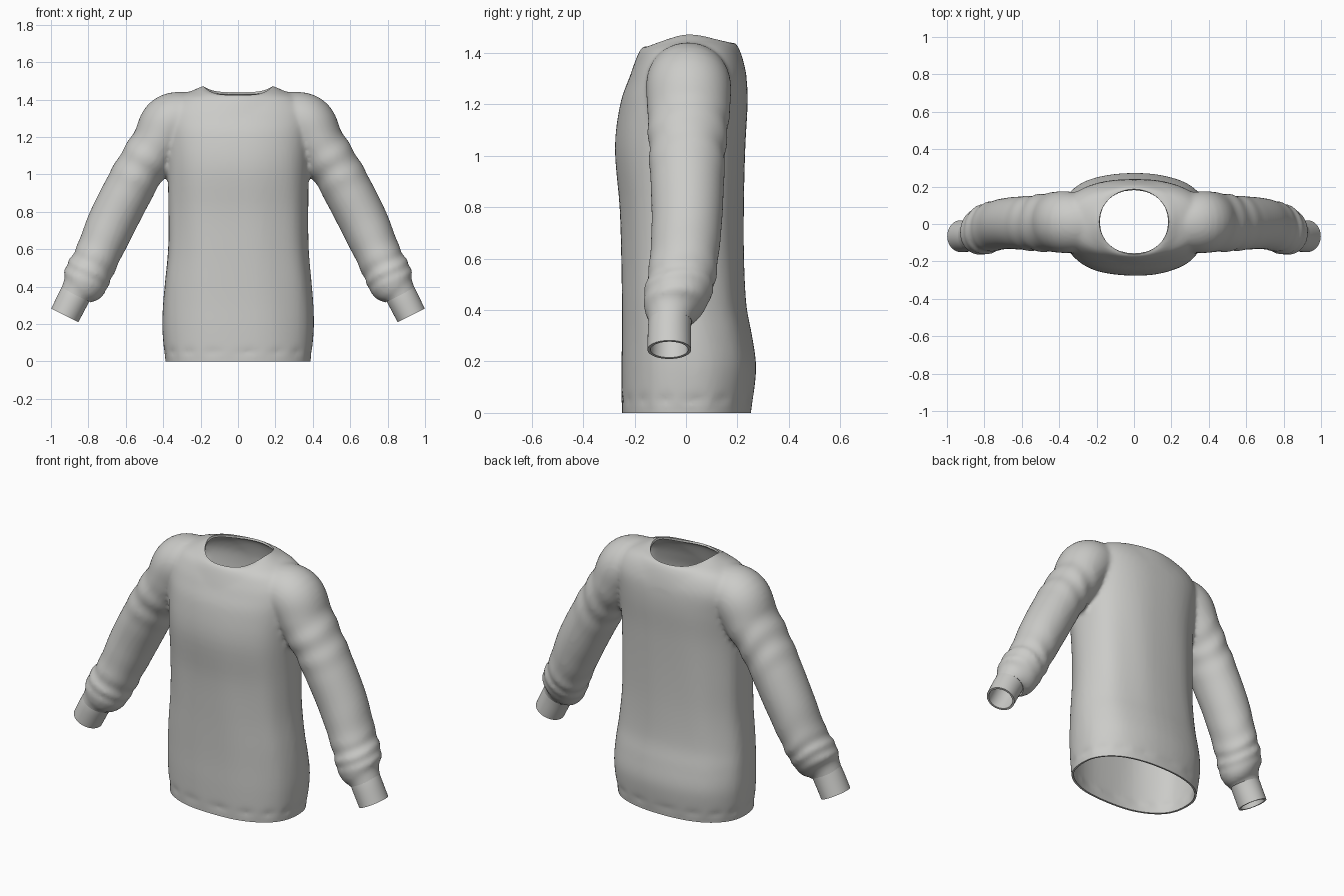
import bpy, bmesh, math
from mathutils import Vector

cube = bpy.data.objects.get("Cube")
if cube:
    bpy.data.objects.remove(cube)

grey = bpy.data.materials.new("light grey knit")
grey.use_nodes = True
colour = (0.6, 0.6, 0.58, 1)
grey.diffuse_color = colour
grey.node_tree.nodes["Principled BSDF"].inputs["Base Color"].default_value = colour
SEG = 64


def spline(stations, steps):
    """Smoothly resample stations, yielding (position along list, values)."""
    pts = [stations[0]] + stations + [stations[-1]]
    for i in range(len(stations) - 1):
        for k in range(steps + (i == len(stations) - 2)):
            t = k / steps
            yield i + t, [0.5 * (2 * b + (c - a) * t + (2 * a - 5 * b + 4 * c - d) * t * t
                                 + (3 * b - a - 3 * c + d) * t ** 3)
                          for a, b, c, d in zip(*pts[i:i + 4])]


def loft(bm, rings, capped=True):
    loops = [[bm.verts.new(p) for p in ring] for ring in rings]
    for a, b in zip(loops, loops[1:]):
        for i in range(len(a)):
            j = (i + 1) % len(a)
            bm.faces.new((a[i], a[j], b[j], b[i]))
    if capped:
        bm.faces.new(loops[0][::-1])
        bm.faces.new(loops[-1])


def torso_rings(stations):
    for _, (z, hx, front, back) in spline(stations, 5):
        ring = []
        for i in range(SEG):
            a = math.tau * i / SEG
            c, s = math.cos(a), math.sin(a)
            # soft vertical folds, and puckers just above the hem
            fold = 1 + 0.007 * math.sin(9 * a + 2 * z) * math.exp(-((z - 0.6) / 0.5) ** 2)
            fold -= 0.012 * math.exp(-((z - 0.05) / 0.015) ** 2) * (1 + math.sin(16 * a))
            x = hx * math.copysign(abs(c) ** 0.85, c) * fold
            y = (back - front) / 2 * math.copysign(abs(s) ** 0.85, s) * fold
            ring.append((x, (front + back) / 2 + y, z))
        yield ring


def tube_rings(stations, side, creased=False):
    samples = list(spline(stations, 8))
    for i, (t, (x, y, z, across, deep)) in enumerate(samples):
        before = samples[max(i - 1, 0)][1]
        after = samples[min(i + 1, len(samples) - 1)][1]
        d = Vector((after[0] - before[0], 0, after[2] - before[2])).normalized()
        ring = []
        for k in range(SEG):
            a = math.tau * k / SEG
            r = 1
            if creased:  # bunched cloth at the upper arm and above the cuff
                amount = (0.03 * math.exp(-((t - 2.9) / 0.7) ** 2)
                          + 0.04 * math.exp(-((t - 6.7) / 0.9) ** 2))
                r += amount * math.sin(7.5 * t + 1.6 * math.cos(a + 0.6) + math.sin(2 * a))
            u, v = r * across * math.cos(a), r * deep * math.sin(a)
            ring.append((side * (x - d.z * u), y + v, z + d.x * u))
        yield ring


def make_object(name, bm):
    mesh = bpy.data.meshes.new(name)
    bm.to_mesh(mesh)
    bm.free()
    obj = bpy.data.objects.new(name, mesh)
    bpy.context.collection.objects.link(obj)
    return obj


def bake(obj):
    """Apply all modifiers."""
    bpy.context.view_layer.update()
    deps = bpy.context.evaluated_depsgraph_get()
    obj.data = bpy.data.meshes.new_from_object(obj.evaluated_get(deps))
    obj.modifiers.clear()


def finish(obj):
    """Give the cloth its thickness, colour and smooth shading."""
    solid = obj.modifiers.new("thickness", 'SOLIDIFY')
    solid.thickness = 0.012
    solid.offset = -1
    bake(obj)
    obj.data.materials.clear()
    obj.data.materials.append(grey)
    bpy.ops.object.select_all(action='DESELECT')
    obj.select_set(True)
    bpy.context.view_layer.objects.active = obj
    bpy.ops.object.shade_smooth_by_angle(angle=math.radians(45))


# Torso: height, half width, front, back
torso = [(-0.06, 0.385, -0.25, 0.25), (0, 0.387, -0.25, 0.252), (0.05, 0.395, -0.252, 0.26),
         (0.18, 0.405, -0.252, 0.272), (0.3, 0.402, -0.25, 0.256), (0.42, 0.392, -0.25, 0.234),
         (0.6, 0.376, -0.252, 0.225), (0.8, 0.374, -0.258, 0.225), (1.03, 0.378, -0.276, 0.231),
         (1.2, 0.39, -0.256, 0.24), (1.3, 0.4, -0.222, 0.236), (1.36, 0.385, -0.196, 0.222),
         (1.41, 0.34, -0.168, 0.2), (1.44, 0.27, -0.13, 0.175), (1.46, 0.2, -0.09, 0.12)]

# Sleeve: centre x, y, z, half width, half depth
sleeve = [(0.24, 0.005, 1.3, 0.14, 0.15), (0.36, 0.01, 1.275, 0.155, 0.165),
          (0.43, 0.01, 1.165, 0.14, 0.16), (0.52, 0.005, 1.035, 0.132, 0.15),
          (0.6, 0.005, 0.89, 0.132, 0.143), (0.678, 0.003, 0.735, 0.13, 0.137),
          (0.755, -0.012, 0.56, 0.12, 0.133), (0.8, -0.03, 0.47, 0.124, 0.132),
          (0.83, -0.045, 0.41, 0.12, 0.118), (0.862, -0.06, 0.368, 0.088, 0.088),
          (0.885, -0.064, 0.322, 0.082, 0.083)]

bm = bmesh.new()
loft(bm, torso_rings(torso))
for side in (1, -1):
    loft(bm, tube_rings(sleeve, side, True))
body = make_object("sweater_body_and_sleeves", bm)

# Merge into one skin and soften the armpits
remesh = body.modifiers.new("merge", 'REMESH')
remesh.mode = 'VOXEL'
remesh.voxel_size = 0.013
soften = body.modifiers.new("soften", 'SMOOTH')
soften.factor = 0.5
soften.iterations = 5
bake(body)

bm = bmesh.new()
bm.from_mesh(body.data)


def cut(point, normal, keep):
    faces = [f for f in bm.faces if all(keep(v.co) for v in f.verts)]
    geom = list({e for f in faces for e in list(f.verts) + list(f.edges)}) + faces
    bmesh.ops.bisect_plane(bm, geom=geom, plane_co=point, plane_no=normal, clear_outer=True)


# Open the hem and the sleeve ends
cut((0, 0, 0), (0, 0, -1), lambda p: p.z < 0.2)
for side in (1, -1):
    cut((side * 0.868, -0.06, 0.355), (side * 0.44, 0, -0.9), lambda p: p.x * side > 0.65)

# Open the neck and shape its rim, high at the sides and low at the front
NX, NY, NC = 0.186, 0.174, 0.012


def neck(p):
    u, v = p.x / NX, (p.y - NC) / NY
    return math.hypot(u, v), math.atan2(v, u)


hole = [f for f in bm.faces if f.calc_center_median().z > 1.3
        and neck(f.calc_center_median())[0] < 1]
bmesh.ops.delete(bm, geom=hole, context='FACES')
for v in bm.verts:
    if v.co.z < 1.3:
        continue
    d, a = neck(v.co)
    if v.is_boundary:
        v.co.x, v.co.y, d = NX * math.cos(a), NC + NY * math.sin(a), 1
    if d < 1.35:
        low = 1.425 if a < 0 else 1.44
        rim = low + (1.472 - low) * math.cos(a) ** 4
        v.co.z += (rim - v.co.z) * min(1, (1.35 - d) / 0.35) ** 2
bm.to_mesh(body.data)
bm.free()
finish(body)

# Cuffs
cuff = [(0.858, -0.06, 0.378, 0.083, 0.083), (0.885, -0.064, 0.328, 0.083, 0.084),
        (0.926, -0.065, 0.246, 0.081, 0.085)]
for side, name in ((1, "left_cuff"), (-1, "right_cuff")):
    bm = bmesh.new()
    loft(bm, tube_rings(cuff, side), capped=False)
    # make the faces point away from the arm's centre line
    bm.normal_update()
    f = next(iter(bm.faces))
    middle = Vector((side * cuff[0][0], cuff[0][1], cuff[0][2]))
    if f.normal.dot(f.calc_center_median() - middle) < 0:
        bmesh.ops.reverse_faces(bm, faces=bm.faces[:])
    finish(make_object(name, bm))
